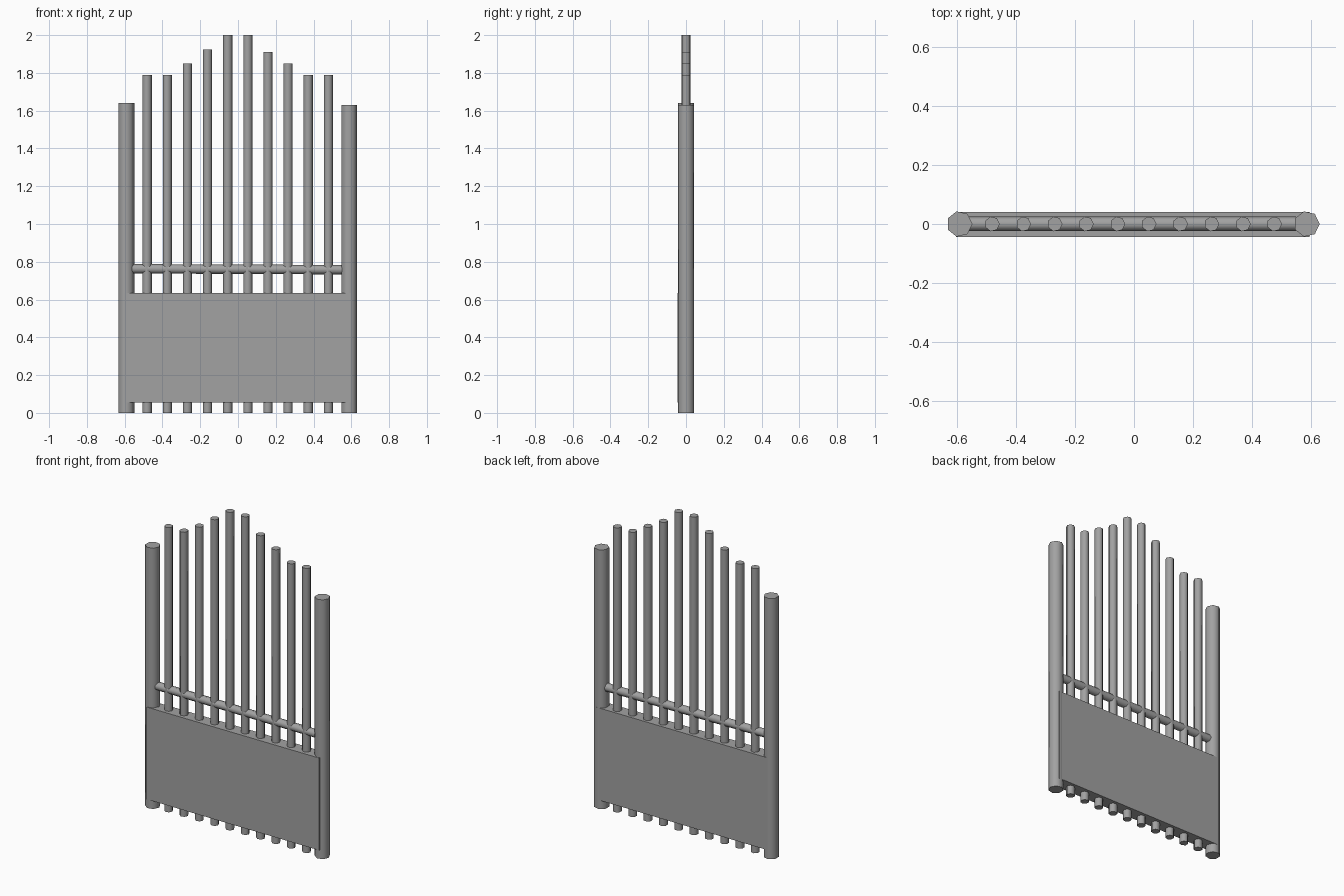
import bpy, bmesh, math
from mathutils import Vector, Matrix

if "Cube" in bpy.data.objects:
    bpy.data.objects.remove(bpy.data.objects["Cube"])

grey = bpy.data.materials.new("plain grey")
grey.diffuse_color = (0.36, 0.36, 0.36, 1)
grey.use_nodes = True
grey.node_tree.nodes["Principled BSDF"].inputs["Base Color"].default_value = grey.diffuse_color


def finish(name, bm):
    mesh = bpy.data.meshes.new(name)
    bm.to_mesh(mesh)
    bm.free()
    mesh.materials.append(grey)
    obj = bpy.data.objects.new(name, mesh)
    bpy.context.collection.objects.link(obj)
    return obj


def pole(name, start, end, radius, sides=7):
    """Seven-sided rod from start to end, smooth sides and flat caps."""
    a, b = Vector(start), Vector(end)
    d = b - a
    turn = d.to_track_quat('Z', 'Y').to_matrix().to_4x4() if abs(d.x) > 0.01 else Matrix()
    bm = bmesh.new()
    rings = []
    for h in (0, d.length):
        rings.append([bm.verts.new(Matrix.Translation(a) @ turn @ Vector((
            radius * math.cos(math.tau * i / sides),
            radius * math.sin(math.tau * i / sides), h))) for i in range(sides)])
    low, high = rings
    for i in range(sides):
        j = (i + 1) % sides
        bm.faces.new((low[i], low[j], high[j], high[i])).smooth = True
    bm.faces.new(low[::-1])
    bm.faces.new(high)
    return finish(name, bm)


# Thick end posts
pole("left_post", (-0.593, 0, 0), (-0.593, 0, 1.64), 0.044)
pole("right_post", (0.587, 0, 0), (0.587, 0, 1.63), 0.044)

# Thin upright bars, tallest in the middle
heights = (1.79, 1.79, 1.85, 1.925, 2.0, 2.0, 1.91, 1.85, 1.79, 1.79)
for i, h in enumerate(heights):
    x = -0.482 + i * 0.1066
    pole(f"upright_bar_{i + 1}", (x, 0, 0), (x, 0, h), 0.0255)

# Cross rail
pole("cross_rail", (-0.56, 0, 0.763), (0.55, 0, 0.758), 0.0255)

# Solid lower panel
bm = bmesh.new()
bmesh.ops.create_cube(bm, size=1)
bmesh.ops.scale(bm, vec=(1.2, 0.085, 0.58), verts=bm.verts)
bmesh.ops.translate(bm, vec=(-0.004, -0.002, 0.345), verts=bm.verts)
finish("lower_panel", bm)
